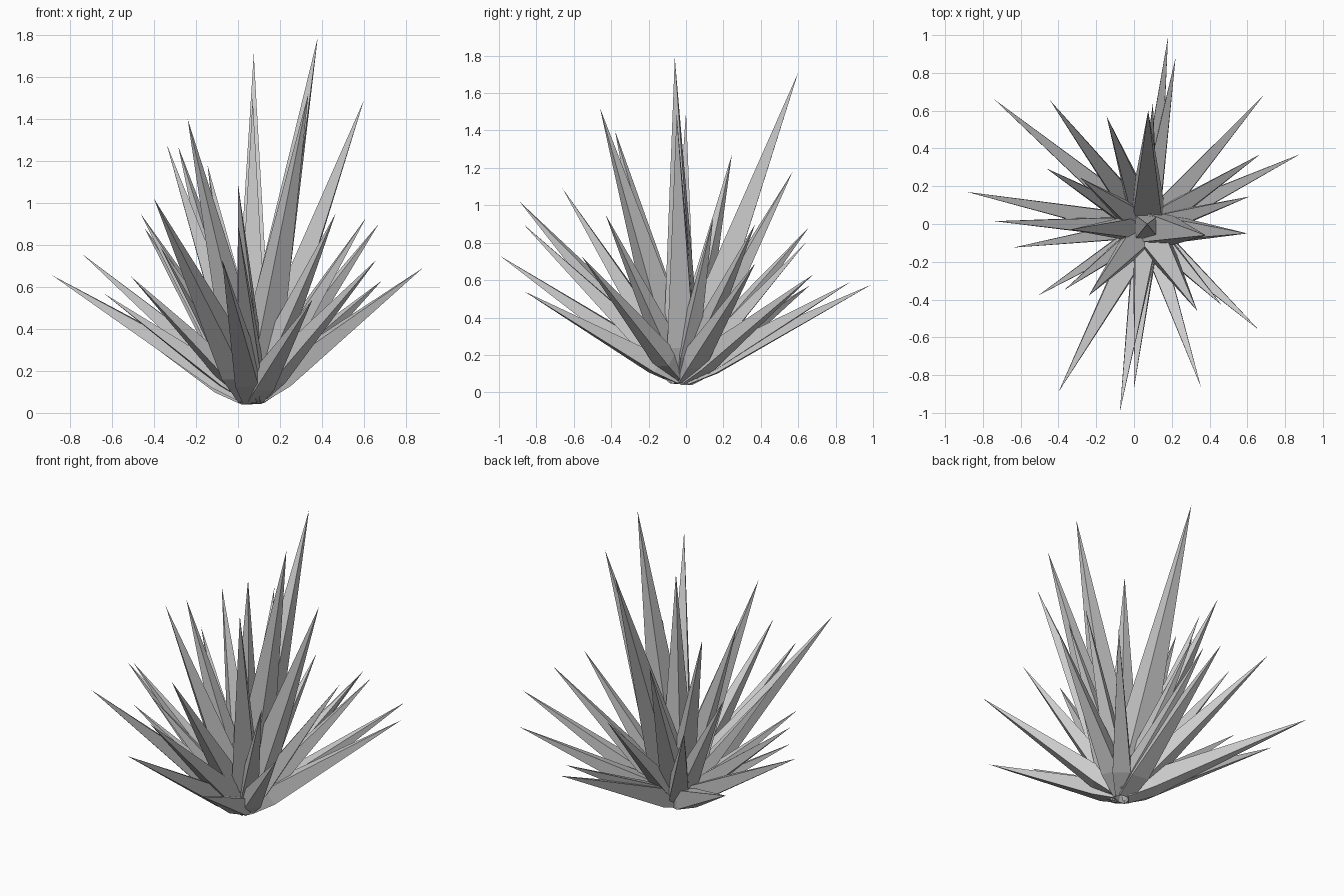
import bpy, bmesh, math
from mathutils import Vector

if "Cube" in bpy.data.objects:
    bpy.data.objects.remove(bpy.data.objects["Cube"])

# Tips of the crystal spikes
TIPS = [
    (0.38, -0.06, 1.79), (0.075, 0.60, 1.71), (0.60, -0.05, 1.49), (0.335, -0.46, 1.52),
    (0.07, 0.0, 1.50), (-0.24, -0.38, 1.40), (-0.34, -0.03, 1.28), (-0.285, 0.245, 1.27),
    (-0.145, 0.57, 1.18), (0.0, -0.66, 1.09), (-0.40, -0.89, 1.02), (-0.465, 0.295, 0.95),
    (-0.445, 0.655, 0.88), (0.465, -0.43, 0.95), (0.61, 0.145, 0.93), (0.0, -0.87, 0.90),
    (0.67, 0.37, 0.90), (0.66, -0.56, 0.73), (0.685, 0.68, 0.63), (0.88, 0.37, 0.69),
    (-0.74, 0.015, 0.755), (-0.74, 0.66, 0.57), (-0.885, 0.17, 0.655), (-0.64, -0.125, 0.57),
    (-0.51, -0.38, 0.65), (-0.37, -0.35, 0.79), (-0.075, -0.995, 0.73), (0.355, -0.865, 0.54),
    (0.18, 0.99, 0.575), (0.22, 0.88, 0.59), (0.10, 0.64, 0.80),
]
CENTRE = Vector((0.07, -0.02, 0.07))


def spike(name, tip):
    """Four-sided crystal: narrow foot, wide shoulder, long point."""
    tip = Vector(tip)
    axis = tip - CENTRE
    length = axis.length
    d = axis.normalized()
    side = d.cross(Vector((0, 0, 1)))
    side = side.normalized() if side.length > 0.05 else Vector((1, 0, 0))
    up = side.cross(d)
    w = 0.048 * length
    bm = bmesh.new()
    rings = []
    for dist, r in ((0.02, w * 0.75), (0.10 + 0.07 * length, w)):
        c = CENTRE + d * dist
        rings.append([bm.verts.new(c + side * r * a + up * r * b)
                      for a, b in ((-1, -1), (1, -1), (1, 1), (-1, 1))])
    point = bm.verts.new(tip)
    bm.faces.new(rings[0])
    for i in range(4):
        j = (i + 1) % 4
        bm.faces.new((rings[0][i], rings[0][j], rings[1][j], rings[1][i]))
        bm.faces.new((rings[1][i], rings[1][j], point))
    bmesh.ops.recalc_face_normals(bm, faces=bm.faces)
    # keep the foot above the ground
    for v in bm.verts:
        v.co.z = max(v.co.z, 0.01)
    mesh = bpy.data.meshes.new(name)
    bm.to_mesh(mesh)
    bm.free()
    bpy.context.collection.objects.link(bpy.data.objects.new(name, mesh))


for n, t in enumerate(TIPS):
    spike(f"crystal_spike_{n + 1:02d}", t)
